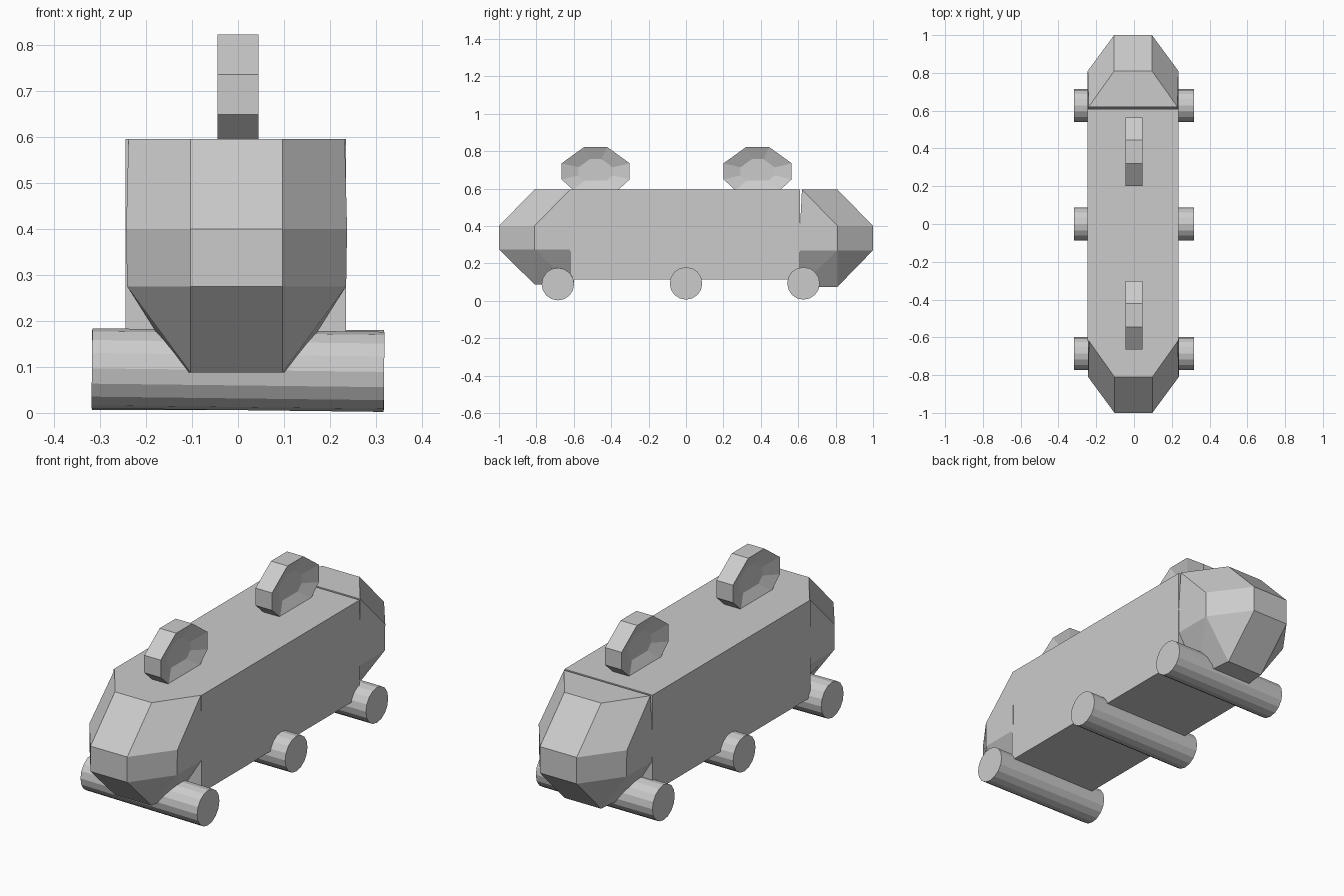
import bpy, bmesh, math
from mathutils import Matrix

if "Cube" in bpy.data.objects:
    bpy.data.objects.remove(bpy.data.objects["Cube"])

grey = bpy.data.materials.new("plain grey")
grey.use_nodes = True
colour = (0.6, 0.6, 0.6, 1)
grey.diffuse_color = colour
grey.node_tree.nodes["Principled BSDF"].inputs["Base Color"].default_value = colour


def finish(name, bm):
    bmesh.ops.recalc_face_normals(bm, faces=bm.faces[:])
    mesh = bpy.data.meshes.new(name)
    bm.to_mesh(mesh)
    bm.free()
    mesh.materials.append(grey)
    obj = bpy.data.objects.new(name, mesh)
    bpy.context.collection.objects.link(obj)
    return obj


# Long box body
bm = bmesh.new()
bmesh.ops.create_cube(bm, size=1, matrix=Matrix.Translation((-0.005, -0.005, 0.355))
                      @ Matrix.Diagonal((0.48, 1.23, 0.48, 1)))
finish("body", bm)


# Faceted noses: hull of mirrored points (half width, distance, height)
def nose(name, sign, low, bottom, shift):
    points = [(0.1, 0.81, 0.595), (0.235, 0.62, 0.595),
              (0.1, 1, 0.4), (0.24, 0.81, 0.4), (0.24, 0.61, 0.4),
              (0.1, 1, low), (0.238, 0.81, low), (0.238, 0.61, low),
              (0.1, 0.81, bottom), (0.12, 0.61, bottom)]
    bm = bmesh.new()
    for x, y, z in points:
        for side in (-1, 1):
            bm.verts.new((side * x + shift, sign * y, z))
    bmesh.ops.convex_hull(bm, input=bm.verts[:])
    bmesh.ops.dissolve_limit(bm, angle_limit=math.radians(2),
                             verts=bm.verts[:], edges=bm.edges[:])
    finish(name, bm)


nose("front_nose", -1, 0.275, 0.088, -0.003)
nose("back_nose", 1, 0.27, 0.075, -0.005)

# Axle-wide wheel rollers, the front one tilted a little
for name, y, tilt in (("front", -0.685, 0.012), ("middle", 0, 0), ("back", 0.628, 0)):
    bm = bmesh.new()
    bmesh.ops.create_cone(bm, cap_ends=True, segments=16, radius1=0.087, radius2=0.087,
                          depth=0.635, matrix=Matrix.Translation((0, y, 0.093))
                          @ Matrix.Rotation(math.pi / 2 + tilt, 4, "Y"))
    finish(name + "_wheel_roller", bm)


# Roof pods: octagonal discs with dished sides
def roof_pod(name, centre):
    outline = [(0.182, 0.043), (0.062, 0.13), (-0.062, 0.13), (-0.182, 0.043),
               (-0.182, -0.043), (-0.12, -0.1), (0.12, -0.1), (0.182, -0.043)]
    bm = bmesh.new()
    rings = [[bm.verts.new((x, centre + y * s, 0.692 + z * s)) for y, z in outline]
             for x, s in ((-0.015, 0.5), (-0.045, 1), (0.045, 1), (0.015, 0.5))]
    for a, b in zip(rings, rings[1:]):
        for i in range(8):
            j = (i + 1) % 8
            bm.faces.new((a[i], a[j], b[j], b[i]))
    bm.faces.new(rings[0])
    bm.faces.new(rings[-1])
    finish(name, bm)


roof_pod("front_roof_pod", -0.483)
roof_pod("back_roof_pod", 0.383)
